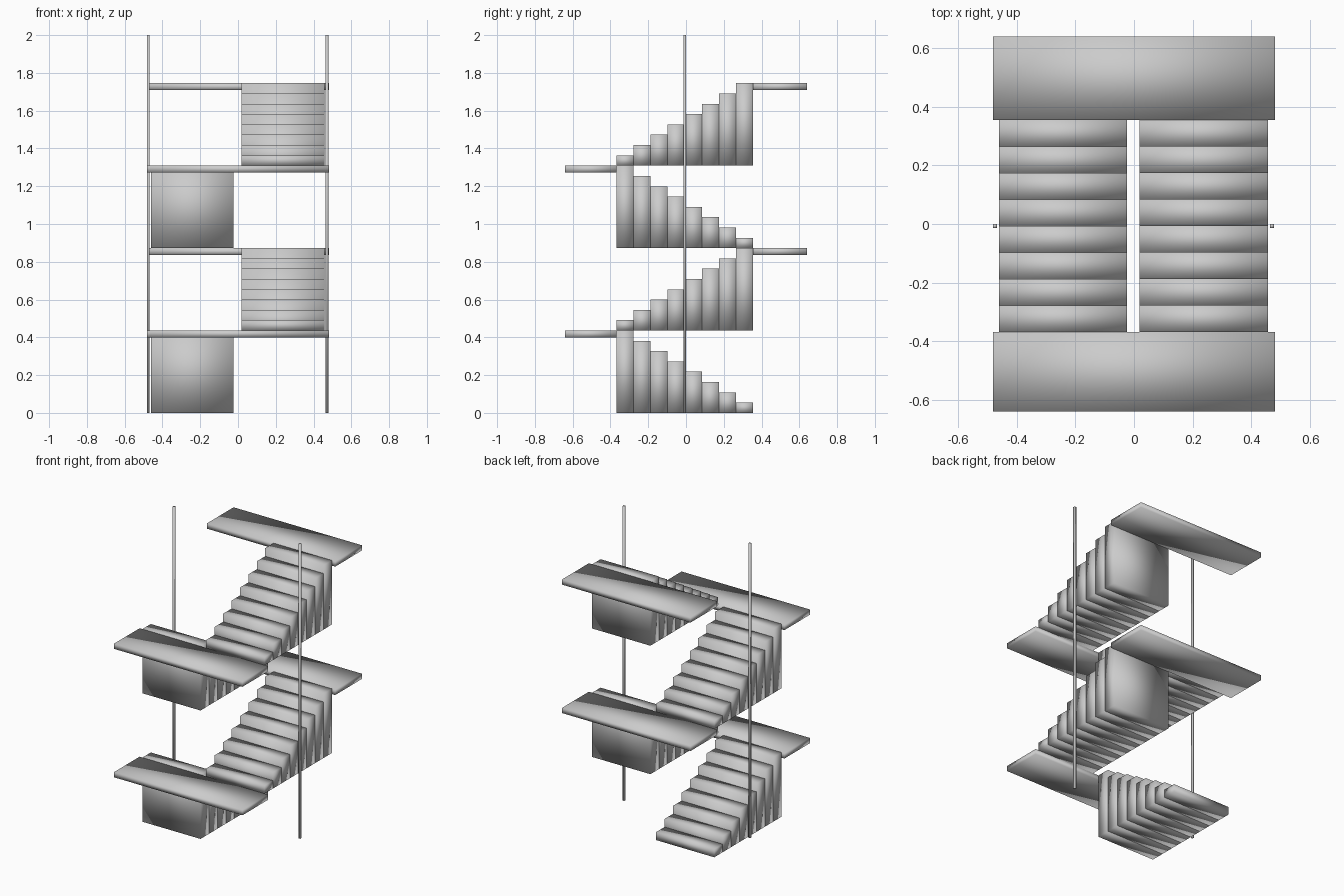
import bpy

if "Cube" in bpy.data.objects:
    bpy.data.objects.remove(bpy.data.objects["Cube"])

STEPS = 8
RISE = 0.4363 / STEPS            # height of one step
Y_FRONT, Y_BACK = -0.368, 0.355  # ends of the flights
RUN = (Y_BACK - Y_FRONT) / STEPS
LANDING_END = 0.641
LANDING_THICK = 0.036


def box(name, lo, hi):
    """Smooth-shaded box between two corners."""
    bpy.ops.mesh.primitive_cube_add(size=1)
    ob = bpy.context.object
    ob.name = name
    for v in ob.data.vertices:
        v.co = [lo[i] if v.co[i] < 0 else hi[i] for i in range(3)]
    bpy.ops.object.shade_smooth()
    return ob


for flight in range(4):
    base = flight * STEPS * RISE
    top = base + STEPS * RISE
    to_front = flight % 2 == 0
    x0, x1 = (-0.461, -0.024) if to_front else (0.019, 0.457)

    # Steps: solid columns rising from the flight's base
    for i in range(STEPS):
        y0 = Y_BACK - (i + 1) * RUN if to_front else Y_FRONT + i * RUN
        box(f"step_{flight + 1}_{i + 1}", (x0, y0, base),
            (x1, y0 + RUN, base + (i + 1) * RISE))

    # Landing at the head of the flight
    ya, yb = (-LANDING_END, Y_FRONT) if to_front else (Y_BACK, LANDING_END)
    box(f"landing_{flight + 1}", (-0.482, ya, top - LANDING_THICK), (0.482, yb, top))

# Tall side poles
for name, x in (("left_pole", -0.475), ("right_pole", 0.471)):
    box(name, (x - 0.007, -0.014, 0), (x + 0.007, 0.0, 2))
